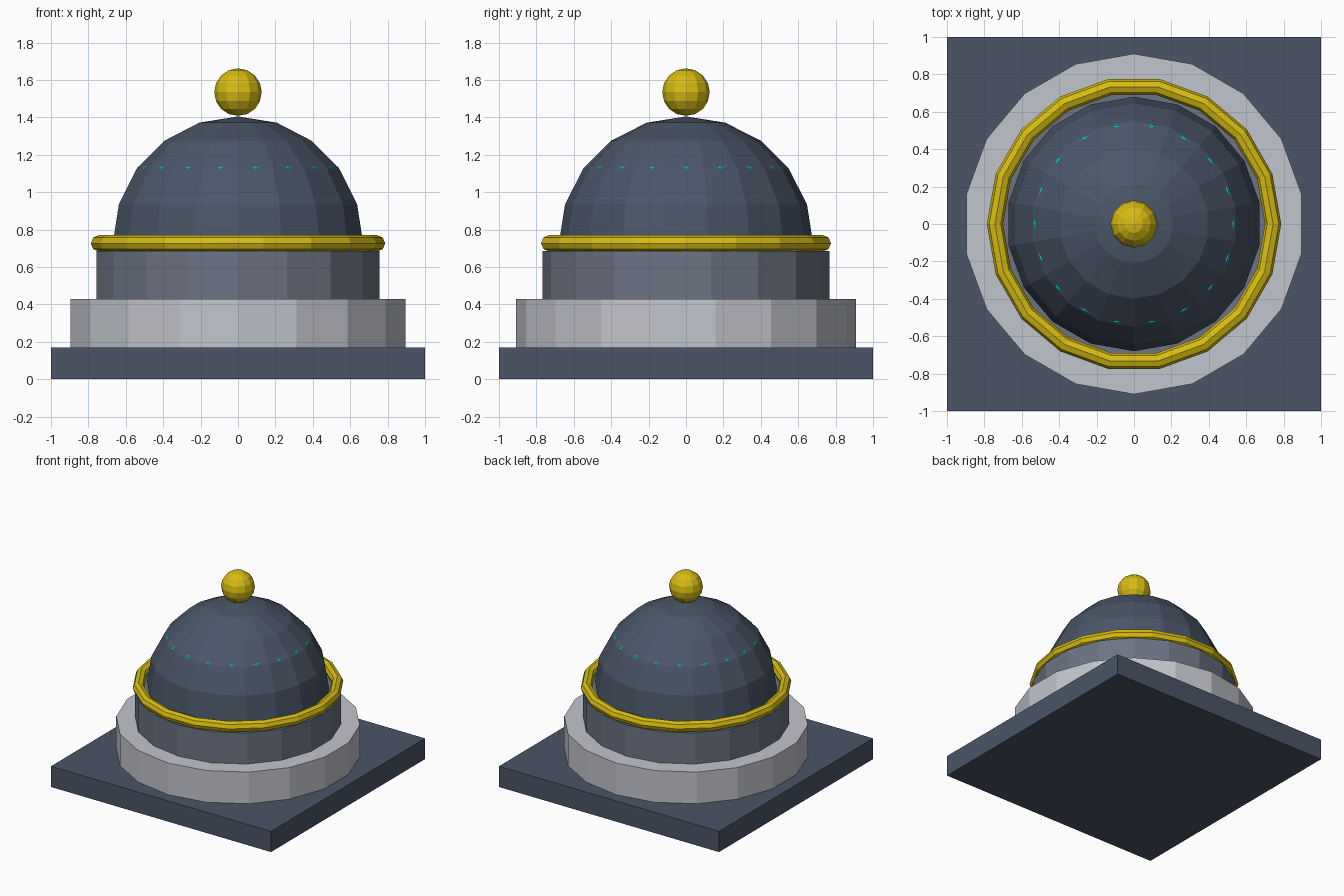
import bpy, bmesh
from math import cos, sin, tau
from mathutils import Matrix, Vector

SIDES = 18

default = bpy.data.objects.get("Cube")
if default:
    bpy.data.objects.remove(default, do_unlink=True)


def material(name, rgb):
    mat = bpy.data.materials.new(name)
    mat.use_nodes = True
    colour = (*rgb, 1)
    mat.diffuse_color = colour
    mat.node_tree.nodes["Principled BSDF"].inputs["Base Color"].default_value = colour
    return mat


slate = material("slate", (0.069, 0.091, 0.135))
grey = material("mid grey", (0.150, 0.172, 0.225))
stone = material("pale stone", (0.54, 0.56, 0.61))
gold = material("gold", (0.68, 0.50, 0.006))
cyan = material("cyan", (0.0, 0.75, 0.82))


def finish(name, bm, mat):
    bmesh.ops.recalc_face_normals(bm, faces=bm.faces)
    mesh = bpy.data.meshes.new(name)
    bm.to_mesh(mesh)
    bm.free()
    mesh.materials.append(mat)
    obj = bpy.data.objects.new(name, mesh)
    bpy.context.collection.objects.link(obj)
    return obj


def slab(name, size, bottom, top, mat):
    bm = bmesh.new()
    place = Matrix.Translation((0, 0, (bottom + top) / 2))
    bmesh.ops.create_cube(bm, size=1, matrix=place @ Matrix.Diagonal((size, size, top - bottom, 1)))
    return finish(name, bm, mat)


def drum(name, radius, bottom, top, mat):
    """Faceted cylinder with a corner pointing along y."""
    bm = bmesh.new()
    place = Matrix.Translation((0, 0, (bottom + top) / 2)) @ Matrix.Rotation(tau / 4, 4, "Z")
    bmesh.ops.create_cone(bm, cap_ends=True, segments=SIDES, radius1=radius, radius2=radius,
                          depth=top - bottom, matrix=place)
    # Turn so that a corner lies exactly on the y axis
    corner = max(bm.verts, key=lambda v: v.co.y).co
    turn = corner.x / radius
    bmesh.ops.rotate(bm, verts=bm.verts, matrix=Matrix.Rotation(turn, 3, "Z"))
    return finish(name, bm, mat)


def ball(name, radius, z, segments, rings, mat, cut=None):
    """Faceted sphere with a meridian on the y axis, optionally trimmed below cut."""
    bm = bmesh.new()
    bmesh.ops.create_uvsphere(bm, u_segments=segments, v_segments=rings, radius=radius,
                              matrix=Matrix.Translation((0, 0, z)))
    widest = [v for v in bm.verts if abs(v.co.z - z) < radius * 0.01]
    corner = max(widest, key=lambda v: v.co.y).co
    turn = Vector((corner.x, corner.y)).angle_signed(Vector((0, 1)))
    bmesh.ops.rotate(bm, verts=bm.verts, matrix=Matrix.Rotation(-turn, 3, "Z"))
    if cut is not None:
        geom = bm.verts[:] + bm.edges[:] + bm.faces[:]
        bmesh.ops.bisect_plane(bm, geom=geom, plane_co=(0, 0, cut), plane_no=(0, 0, 1),
                               clear_inner=True)
    return finish(name, bm, mat)


def ring(name, major, minor, z, mat, section=8):
    """Faceted torus with a corner on the x axis."""
    bm = bmesh.new()
    loops = []
    for i in range(SIDES):
        a = tau * i / SIDES
        loop = []
        for j in range(section):
            b = tau * j / section
            r = major + minor * cos(b)
            loop.append(bm.verts.new((r * cos(a), r * sin(a), z + minor * sin(b))))
        loops.append(loop)
    for i in range(SIDES):
        here, there = loops[i], loops[(i + 1) % SIDES]
        for j in range(section):
            k = (j + 1) % section
            bm.faces.new((here[j], there[j], there[k], here[k]))
    return finish(name, bm, mat)


# Stepped foundation
slab("base_slab", 2.0, 0, 0.17, slate)
drum("lower_step", 0.91, 0.17, 0.43, stone)
drum("upper_drum", 0.768, 0.43, 0.685, grey)

# Dome with its collar and the thin band just breaking its surface
ball("dome", 0.68, 0.725, SIDES, 10, slate, cut=0.68)
ring("dome_collar", 0.7435, 0.0435, 0.727, gold)
ring("dome_light_band", 0.506, 0.0425, 1.106, cyan)

# Finial on the crown
ball("finial", 0.127, 1.535, 12, 8, gold)
